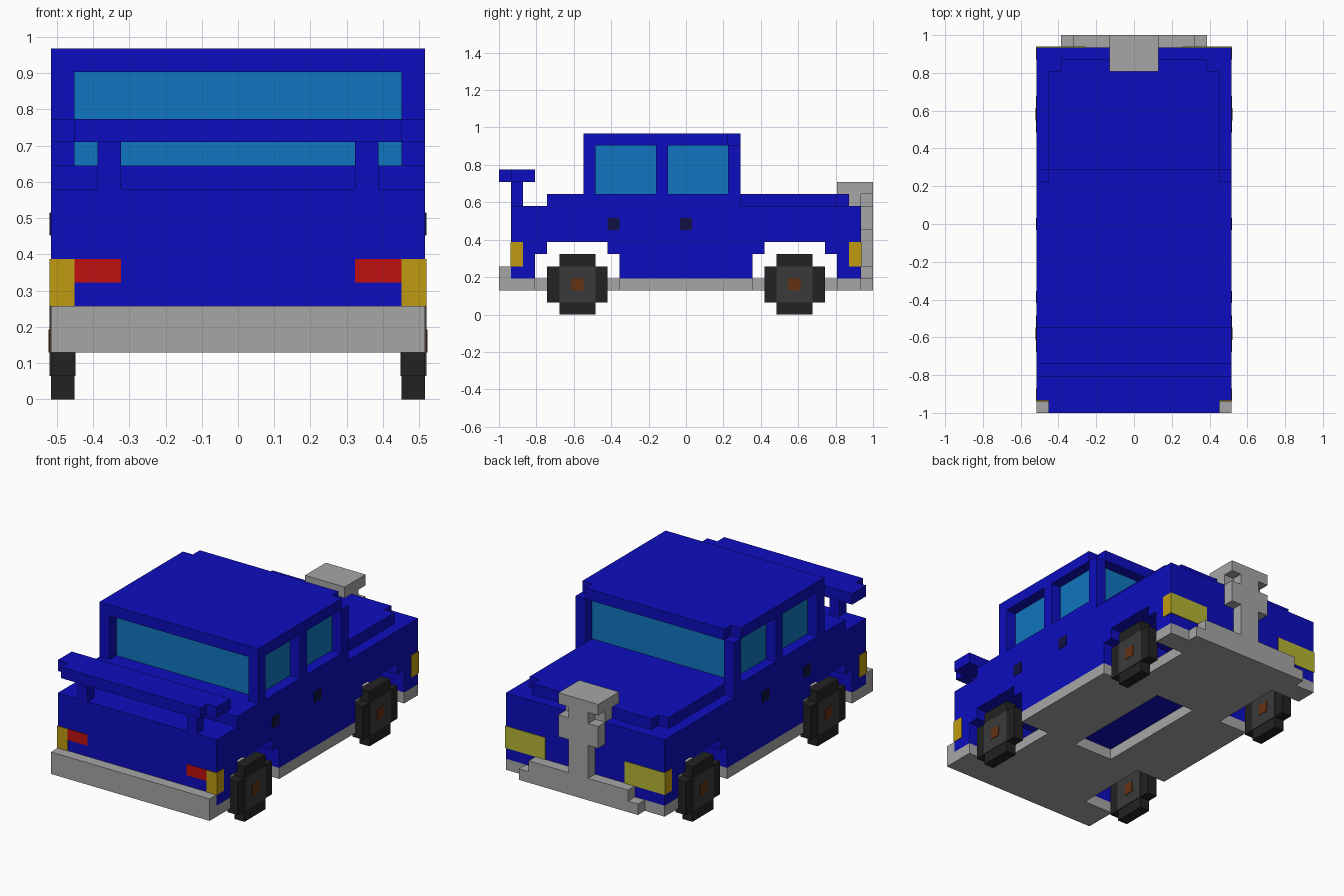
import bpy, bmesh
from mathutils import Vector, Matrix

old = bpy.data.objects.get("Cube")
if old:
    bpy.data.objects.remove(old, do_unlink=True)

U = 2 / 31      # one block
SKIN = 0.05     # lift of painted plates, in blocks


def colour(name, r, g, b):
    m = bpy.data.materials.new(name)
    m.use_nodes = True
    m.diffuse_color = (r, g, b, 1)
    node = next(n for n in m.node_tree.nodes if n.type == 'BSDF_PRINCIPLED')
    node.inputs["Base Color"].default_value = (r, g, b, 1)
    node.inputs["Roughness"].default_value = 0.8
    return m


BLUE = colour("body blue", 0.004, 0.004, 0.52)
GLASS = colour("window blue", 0.005, 0.18, 0.52)
GREY = colour("bumper grey", 0.38, 0.38, 0.38)
AMBER = colour("amber", 0.52, 0.33, 0.005)
YELLOW = colour("lamp yellow", 0.46, 0.46, 0.035)
RED = colour("lamp red", 0.52, 0.005, 0.005)
TYRE = colour("tyre black", 0.016, 0.016, 0.016)
RIM = colour("rim grey", 0.042, 0.042, 0.042)
HUB = colour("hub brown", 0.13, 0.032, 0.005)
NAVY = colour("handle navy", 0.006, 0.006, 0.055)


def blocks(name, mat, *boxes, mirror=False):
    """Join boxes (x0, x1, y0, y1, z0, z1) in block units; y starts at the front."""
    bm = bmesh.new()
    sides = list(boxes)
    if mirror:
        sides += [(-b[1], -b[0]) + tuple(b[2:]) for b in boxes]
    for x0, x1, y0, y1, z0, z1 in sides:
        lo, hi = Vector((x0, y0, z0)), Vector((x1, y1, z1))
        mid = (lo + hi) / 2 - Vector((0, 15.5, 0))
        place = Matrix.Translation(mid * U) @ Matrix.Diagonal((hi - lo) * U).to_4x4()
        bmesh.ops.create_cube(bm, size=1, matrix=place)
    me = bpy.data.meshes.new(name)
    bm.to_mesh(me)
    bm.free()
    me.materials.append(mat)
    ob = bpy.data.objects.new(name, me)
    bpy.context.collection.objects.link(ob)
    return ob


# Lower body, with wheel arches open right across
blocks("body", BLUE,
       (-8, 8, 1, 30, 6, 9),
       (-8, 8, 1, 3, 3, 6), (-8, 8, 10, 21, 3, 6), (-8, 8, 28, 30, 3, 6),
       (-8, 8, 3, 4, 5, 6), (-8, 8, 9, 10, 5, 6),
       (-8, 8, 21, 22, 5, 6), (-8, 8, 27, 28, 5, 6),
       (-8, 8, 4, 20, 9, 10))
blocks("raised_bonnet", BLUE, (-7, 7, 20, 28, 9, 10), (-6, 6, 28, 29, 9, 10))

# Cabin
blocks("roof", BLUE, (-8, 8, 7, 19, 14, 15), (-7, 7, 19, 20, 14, 15))
blocks("pillars", BLUE, *[(7, 8, y, y + 1, 10, 14) for y in (7, 13, 19)], mirror=True)
blocks("windows", GLASS, (-7, 7, 8, 19, 10, 14))

# Spoiler
blocks("spoiler", BLUE, (-7, 7, 0, 1, 11, 12), (-8, 8, 1, 3, 11, 12))
blocks("spoiler_posts", BLUE, (5, 6, 1, 2, 9, 11), mirror=True)

# Chassis floor with wheel notches and a central opening
blocks("chassis", GREY,
       (-8, 8, 0, 3, 2, 3), (-5, 5, 3, 10, 2, 3),
       (-8, -2, 10, 21, 2, 3), (2, 8, 10, 21, 2, 3),
       (-5, 5, 21, 28, 2, 3), (-8, 8, 28, 30, 2, 3))
blocks("front_bumper", GREY, (-8, 8, 0, 1, 2, 4))
blocks("back_bumper", GREY, (-6, 6, 30, 31, 2, 3), (-5, 5, 30, 31, 3, 4))

# Upright carrier on the back bumper
blocks("carrier", GREY,
       (-1, 1, 30, 31, 4, 10), (-2, 2, 30, 31, 7, 9),
       (-2, 2, 29, 30, 9, 10), (-2, 2, 28, 31, 10, 11))

# Lamps and door handles as thin plates
s = SKIN
blocks("front_corner_lamps", AMBER, (7, 8 + s, 1 - s, 2, 4, 6), mirror=True)
blocks("front_red_lamps", RED, (5, 7, 1 - s, 1.5, 5, 6), mirror=True)
blocks("back_corner_lamps", AMBER, (7.5, 8 + s, 29, 30, 4, 6), mirror=True)
blocks("back_lamps", YELLOW, (4, 8 + s, 30, 30 + s, 4, 6), mirror=True)
blocks("door_handles", NAVY,
       *[(7.5, 8 + s, y, y + 1, 7, 8) for y in (9, 15)], mirror=True)

# Wheels
for place, y in (("front", 4), ("back", 22)):
    blocks(place + "_tyres", TYRE,
           (7, 8, y + 1, y + 4, 0, 5), (7, 8, y, y + 5, 1, 4), mirror=True)
    blocks(place + "_rims", RIM,
           (7 - s, 8 + s, y + 1, y + 4, 1, 4), mirror=True)
    blocks(place + "_hubs", HUB,
           (7 - 2 * s, 8 + 2 * s, y + 2, y + 3, 2, 3), mirror=True)
